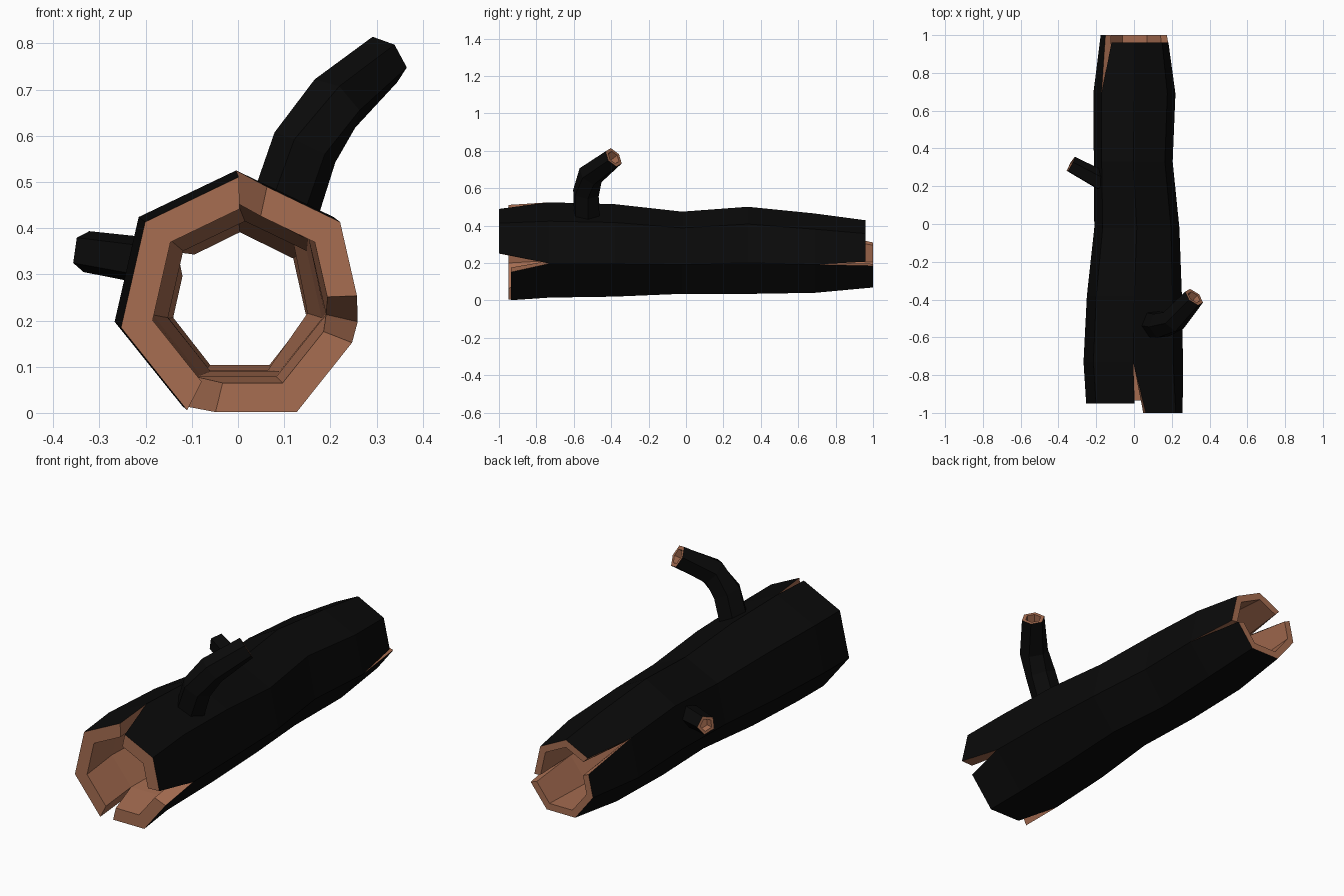
import bpy
import bmesh
from math import cos, sin, tau, pi
from mathutils import Vector

cube = bpy.data.objects.get("Cube")
if cube:
    bpy.data.objects.remove(cube, do_unlink=True)


def material(name, rgb):
    mat = bpy.data.materials.new(name)
    mat.use_nodes = True
    mat.diffuse_color = (*rgb, 1)
    bsdf = mat.node_tree.nodes["Principled BSDF"]
    bsdf.inputs["Base Color"].default_value = (*rgb, 1)
    bsdf.inputs["Roughness"].default_value = 0.9
    return mat


BARK = material("black bark", (0.003, 0.003, 0.003))
WOOD = material("bare wood", (0.39, 0.155, 0.083))


def finish(bm, name):
    bmesh.ops.recalc_face_normals(bm, faces=bm.faces)
    mesh = bpy.data.meshes.new(name)
    bm.to_mesh(mesh)
    bm.free()
    mesh.materials.append(BARK)
    mesh.materials.append(WOOD)
    obj = bpy.data.objects.new(name, mesh)
    bpy.context.collection.objects.link(obj)
    return obj


# Log rings: y, centre x, centre z, radius x, radius z, hollow fraction
SIDES = 7
RINGS = [
    (-1.0, 0.01, 0.245, 0.27, 0.27, 0.74),
    (-0.73, -0.004, 0.257, 0.27, 0.268, 0.74),
    (-0.38, 0.002, 0.255, 0.258, 0.26, 0.74),
    (-0.02, 0.015, 0.244, 0.231, 0.231, 0.74),
    (0.33, -0.004, 0.256, 0.214, 0.245, 0.74),
    (0.69, 0.002, 0.242, 0.223, 0.223, 0.76),
    (1.0, 0.004, 0.24, 0.185, 0.189, 0.8),
]
LAST = len(RINGS) - 1
# Split ends: first corner, last corner, end y, narrowing at each corner
SPLITS = {
    0: [(0, 2, -1.0, 0.25, 0.3), (2, 4, -0.935, 0.18, 0.25),
        (4, 7, -0.95, 0.02, 0.04)],
    LAST: [(2, 6, 1.0, 0.1, 0.3), (6, 9, 0.96, 0.15, 0.06)],
}


def ring_point(ring, corner, inner):
    y, cx, cz, rx, rz, hollow = RINGS[ring]
    a = pi / 2 - corner * tau / SIDES
    f = hollow if inner else 1
    return Vector((cx + f * rx * cos(a), y, cz + f * rz * sin(a)))


def build_log():
    bm = bmesh.new()
    cache = {}

    def vert(ring, corner, inner, strip=None):
        key = (ring, corner % SIDES, inner)
        p = ring_point(ring, corner, inner)
        if strip:
            first, last, y, cut_a, cut_b = strip
            key += (strip,) if corner in (first, last) else ()
            if corner == first:
                p = p.lerp(ring_point(ring, corner + 1, inner), cut_a)
            elif corner == last:
                p = p.lerp(ring_point(ring, corner - 1, inner), cut_b)
            p.y = y
        if key not in cache:
            cache[key] = bm.verts.new(p)
        return cache[key]

    def quad(verts, mat):
        bm.faces.new(verts).material_index = mat

    # Bark outside and bare wood inside, between the split ends
    for r in range(1, LAST - 1):
        for k in range(SIDES):
            for inner in (0, 1):
                quad([vert(r, k, inner), vert(r, k + 1, inner),
                      vert(r + 1, k + 1, inner), vert(r + 1, k, inner)], inner)
    # Splintered strips with bare rims and notch walls
    for end, strips in SPLITS.items():
        root = 1 if end == 0 else LAST - 1
        for s in strips:
            for k in range(s[0], s[1]):
                for inner in (0, 1):
                    quad([vert(root, k, inner), vert(root, k + 1, inner),
                          vert(end, k + 1, inner, s), vert(end, k, inner, s)], inner)
                quad([vert(end, k, 0, s), vert(end, k + 1, 0, s),
                      vert(end, k + 1, 1, s), vert(end, k, 1, s)], 1)
            for k in s[:2]:
                quad([vert(root, k, 0), vert(end, k, 0, s),
                      vert(end, k, 1, s), vert(root, k, 1)], 1)
    return finish(bm, "hollow_log")


def build_branch(name, path, radii, sides, depth):
    """Tapered tube along a path with a hollow bare tip."""
    bm = bmesh.new()
    pts = [Vector(p) for p in path]
    rings = []

    def add_ring(centre, axis, radius):
        u = axis.cross(Vector((0, 1, 0.3))).normalized()
        v = axis.cross(u).normalized()
        return [bm.verts.new(centre + radius * (u * cos(i * tau / sides)
                                                + v * sin(i * tau / sides)))
                for i in range(sides)]

    for i, p in enumerate(pts):
        axis = (pts[min(i + 1, len(pts) - 1)] - pts[max(i - 1, 0)]).normalized()
        rings.append(add_ring(p, axis, radii[i]))
    rings.append(add_ring(pts[-1], axis, radii[-1] * 0.66))
    rings.append(add_ring(pts[-1] - axis * depth, axis, radii[-1] * 0.6))
    for j in range(len(rings) - 1):
        for i in range(sides):
            n = (i + 1) % sides
            face = bm.faces.new([rings[j][i], rings[j][n],
                                 rings[j + 1][n], rings[j + 1][i]])
            face.material_index = int(j >= len(pts) - 1)
    bm.faces.new(rings[0])
    bm.faces.new(rings[-1]).material_index = 1
    return finish(bm, name)


build_log()
build_branch("tall_branch",
             [(0.1, -0.53, 0.44), (0.145, -0.535, 0.575),
              (0.21, -0.51, 0.67), (0.318, -0.387, 0.765)],
             [0.075, 0.074, 0.07, 0.058], 6, 0.05)
build_branch("small_branch",
             [(-0.17, 0.225, 0.325), (-0.335, 0.315, 0.35)],
             [0.055, 0.047], 5, 0.04)
